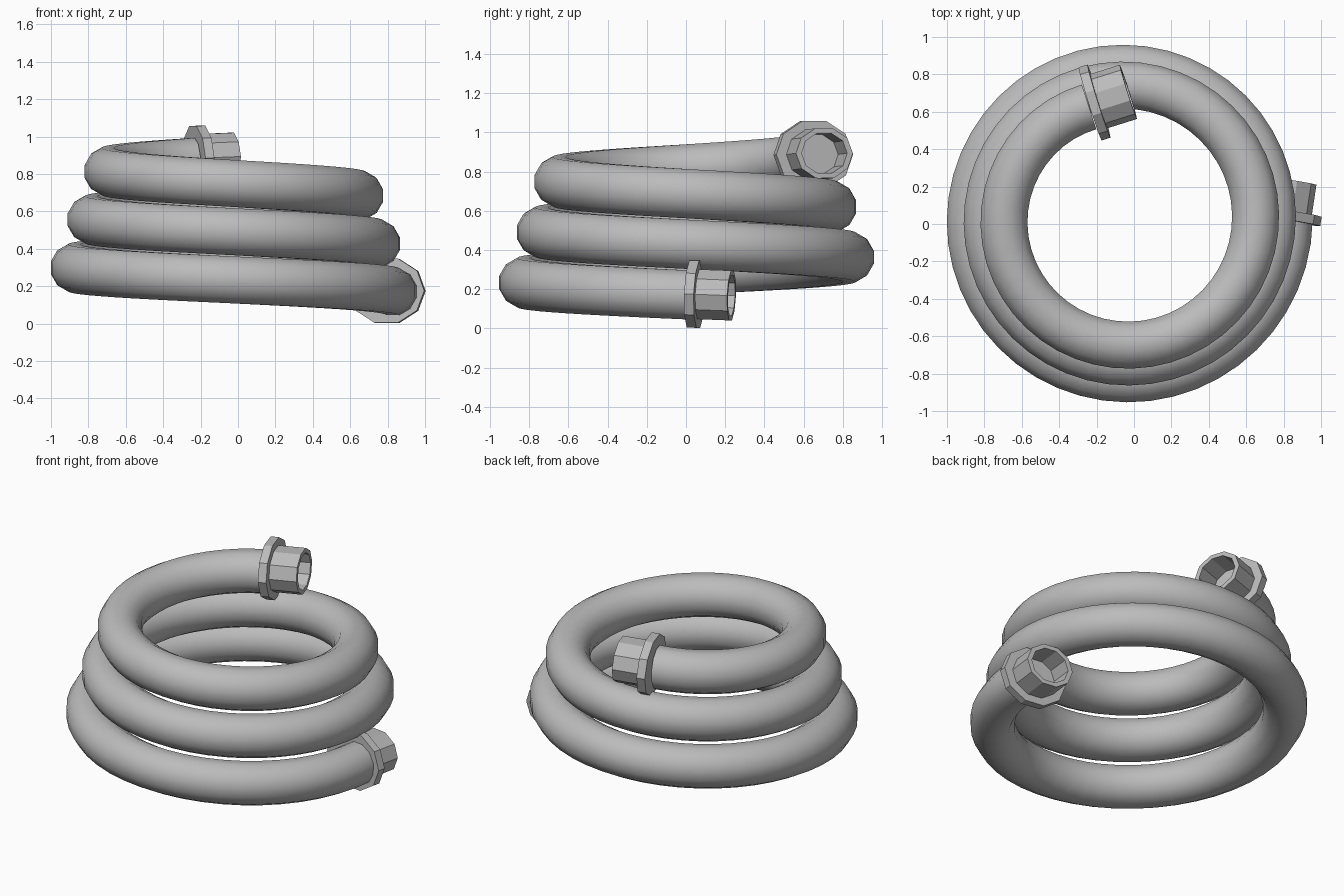
import bpy
import bmesh
from math import cos, sin, pi, tau, radians
from mathutils import Vector

cube = bpy.data.objects.get("Cube")
if cube:
    bpy.data.objects.remove(cube, do_unlink=True)

grey = bpy.data.materials.new("hose_grey")
grey.use_nodes = True
colour = (0.5, 0.5, 0.5, 1)
grey.diffuse_color = colour
grey.node_tree.nodes["Principled BSDF"].inputs["Base Color"].default_value = colour


def add_object(name, bm):
    bmesh.ops.recalc_face_normals(bm, faces=bm.faces)
    mesh = bpy.data.meshes.new(name)
    bm.to_mesh(mesh)
    bm.free()
    mesh.materials.append(grey)
    obj = bpy.data.objects.new(name, mesh)
    bpy.context.collection.objects.link(obj)
    return obj


def skin(bm, rings):
    """Join successive rings of points with quads and cap both ends."""
    rings = [[bm.verts.new(p) for p in ring] for ring in rings]
    for a, b in zip(rings, rings[1:]):
        for i in range(len(a)):
            j = (i + 1) % len(a)
            bm.faces.new((a[i], a[j], b[j], b[i]))
    bm.faces.new(rings[0])
    bm.faces.new(rings[-1])


# Hose: a conical spiral rising clockwise from its right-hand end
TURNS, STEPS, SIDES, TUBE = 2.7, 130, 12, 0.13
centre = Vector((-0.045, 0.025, 0.17))
rings = []
for k in range(STEPS + 1):
    t = TURNS * k / STEPS
    radial = Vector((cos(tau * t), -sin(tau * t), 0))
    point = centre + radial * (0.875 - 0.09 * t) + Vector((0, 0, 0.258 * t))
    rings.append([point + TUBE * (radial * cos(a) + Vector((0, 0, 1)) * sin(a))
                  for a in (tau * (i + 0.5) / SIDES for i in range(SIDES))])
bm = bmesh.new()
skin(bm, rings)
hose = add_object("hose", bm)
bpy.context.view_layer.objects.active = hose
hose.select_set(True)
bpy.ops.object.shade_smooth_by_angle(angle=radians(50))

# Couplings: flange, collar and hollow socket as (radius, distance) profile
PROFILE = [(0.205, 0), (0.205, 0.05), (0.152, 0.05), (0.152, 0.215),
           (0.122, 0.215), (0.122, 0.06)]


def coupling(name, origin, axis):
    axis = Vector(axis).normalized()
    side = axis.cross(Vector((0, 0, 1))).normalized()
    up = side.cross(axis) * 0.88
    bm = bmesh.new()
    skin(bm, [[Vector(origin) + axis * d + r * (side * cos(a) + up * sin(a))
               for a in (tau * i / 10 for i in range(10))] for r, d in PROFILE])
    add_object(name, bm)


coupling("lower_coupling", (0.793, 0.02, 0.176), (0.15, 0.99, -0.04))
coupling("upper_coupling", (-0.235, 0.642, 0.885), (0.954, 0.3, 0.04))
